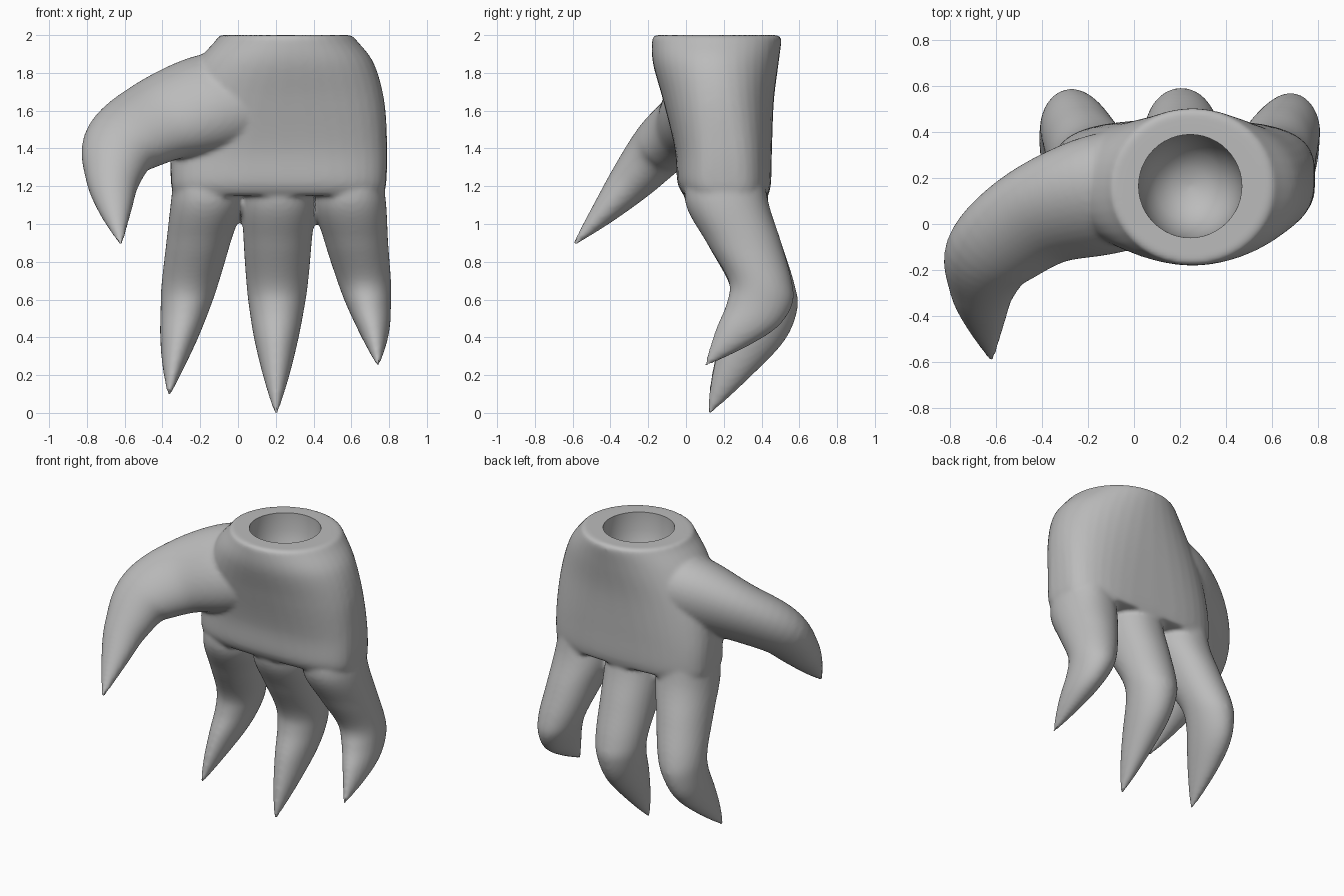
import bpy, bmesh, math
from mathutils import Vector

if "Cube" in bpy.data.objects:
    bpy.data.objects.remove(bpy.data.objects["Cube"])

grey = bpy.data.materials.new("grey")
grey.diffuse_color = (0.5, 0.5, 0.5, 1)
grey.use_nodes = True
grey.node_tree.nodes["Principled BSDF"].inputs["Base Color"].default_value = grey.diffuse_color


def smooth_rows(rows, steps=6):
    """Catmull-Rom interpolation between rows of numbers."""
    out = []
    for i in range(len(rows) - 1):
        a, b, c, d = (rows[max(0, min(len(rows) - 1, i + k))] for k in (-1, 0, 1, 2))
        for s in range(steps):
            t = s / steps
            out.append([0.5 * (2 * q + (r - p) * t + (2 * p - 5 * q + 4 * r - w) * t * t
                               + (3 * q - p - 3 * r + w) * t ** 3)
                        for p, q, r, w in zip(a, b, c, d)])
    return out + [list(rows[-1])]


def oval(centre, u, v, power, n=40):
    """Superellipse ring with half axes u and v."""
    ring = []
    for k in range(n):
        a = 2 * math.pi * k / n
        c, s = math.cos(a), math.sin(a)
        ring.append(centre + u * math.copysign(abs(c) ** (2 / power), c)
                    + v * math.copysign(abs(s) ** (2 / power), s))
    return ring


def skin(bm, rings):
    """Closed tube through the rings."""
    loops = [[bm.verts.new(p) for p in r] for r in rings]
    n = len(loops[0])
    faces = [bm.faces.new((a[k], a[(k + 1) % n], b[(k + 1) % n], b[k]))
             for a, b in zip(loops, loops[1:]) for k in range(n)]
    faces += [bm.faces.new(loops[0][::-1]), bm.faces.new(loops[-1])]
    bmesh.ops.recalc_face_normals(bm, faces=faces)


def stack(bm, rows):
    """Horizontal sections: z, x min, x max, y min, y max, power."""
    rings = []
    for z, x0, x1, y0, y1, p in smooth_rows(rows):
        rings.append(oval(Vector(((x0 + x1) / 2, (y0 + y1) / 2, z)),
                          Vector(((x1 - x0) / 2, 0, 0)), Vector((0, (y1 - y0) / 2, 0)), p))
    skin(bm, rings)


def make(name, bm):
    me = bpy.data.meshes.new(name)
    bm.to_mesh(me)
    bm.free()
    me.materials.append(grey)
    ob = bpy.data.objects.new(name, me)
    bpy.context.collection.objects.link(ob)
    return ob


bm = bmesh.new()

# palm and wrist
stack(bm, [(2.0, -.10, .60, -.17, .495, 2), (1.97, -.12, .63, -.18, .505, 2),
           (1.85, -.22, .72, -.175, .49, 2.1), (1.65, -.32, .775, -.12, .465, 2.4),
           (1.4, -.355, .79, -.06, .455, 2.9), (1.22, -.355, .785, -.045, .45, 3.2),
           (1.15, -.34, .77, -.01, .435, 3.2)])

# three fingers, from knuckle to claw tip
stack(bm, [(1.35, -.33, -.03, .03, .4, 2.2), (1.12, -.355, .02, -.005, .435, 2.2),
           (.9, -.38, -.04, .11, .505, 2.1), (.68, -.405, -.105, .23, .575, 2),
           (.55, -.41, -.15, .235, .585, 2), (.4, -.412, -.21, .185, .525, 2),
           (.25, -.40, -.28, .145, .36, 2), (.085, -.372, -.362, .115, .125, 2)])
stack(bm, [(1.35, .06, .37, .03, .4, 2.2), (1.12, .025, .405, -.005, .435, 2.2),
           (.9, .03, .39, .11, .505, 2.1), (.68, .045, .37, .23, .575, 2),
           (.55, .06, .35, .235, .59, 2), (.38, .088, .317, .18, .52, 2),
           (.18, .137, .267, .135, .33, 2), (-.015, .196, .206, .11, .12, 2)])
stack(bm, [(1.35, .46, .75, .03, .4, 2.2), (1.12, .405, .783, -.005, .435, 2.2),
           (.9, .46, .795, .11, .505, 2.1), (.7, .525, .81, .225, .56, 2),
           (.58, .57, .81, .215, .565, 2), (.46, .625, .805, .165, .49, 2),
           (.36, .675, .785, .13, .34, 2), (.245, .737, .747, .095, .105, 2)])

# thumb: centre x, y, z, then half width in the bend plane and across it
path = smooth_rows([(.1, .18, 1.68, .28, .24), (-.17, .12, 1.63, .29, .23),
                    (-.42, .03, 1.545, .255, .185), (-.61, -.12, 1.42, .215, .16),
                    (-.66, -.27, 1.25, .15, .125), (-.65, -.42, 1.08, .09, .075),
                    (-.618, -.60, .885, .006, .006)])
across = Vector((0, -.72, .69)).normalized()
pts = [Vector(r[:3]) for r in path]
rings = []
for i, r in enumerate(path):
    tangent = pts[min(i + 1, len(pts) - 1)] - pts[max(i - 1, 0)]
    side = tangent.cross(across).normalized()
    v = side.cross(tangent).normalized()
    rings.append(oval(pts[i], side * r[3], v * r[4], 2))
skin(bm, rings)

hand = make("hand", bm)

# wrist socket cutter
bm = bmesh.new()
rings = [oval(Vector((.245, .165, z)), Vector((r, 0, 0)), Vector((0, r, 0)), 2, 48)
         for r, z in ((.225, 2.1), (.225, 1.98), (.22, 1.88), (.195, 1.78),
                      (.15, 1.7), (.08, 1.65), (.01, 1.635))]
skin(bm, rings)
socket = make("socket_cutter", bm)
socket.hide_render = True
socket.hide_set(True)

# fuse the parts, soften the webs, hollow the socket
fuse = hand.modifiers.new("fuse", 'REMESH')
fuse.mode = 'VOXEL'
fuse.voxel_size = .014
soften = hand.modifiers.new("soften", 'SMOOTH')
soften.factor = .5
soften.iterations = 6
cut = hand.modifiers.new("socket", 'BOOLEAN')
cut.operation = 'DIFFERENCE'
cut.object = socket
bpy.context.view_layer.objects.active = hand
hand.select_set(True)
for m in ("fuse", "soften", "socket"):
    bpy.ops.object.modifier_apply(modifier=m)
bpy.ops.object.shade_smooth_by_angle(angle=math.radians(40))
